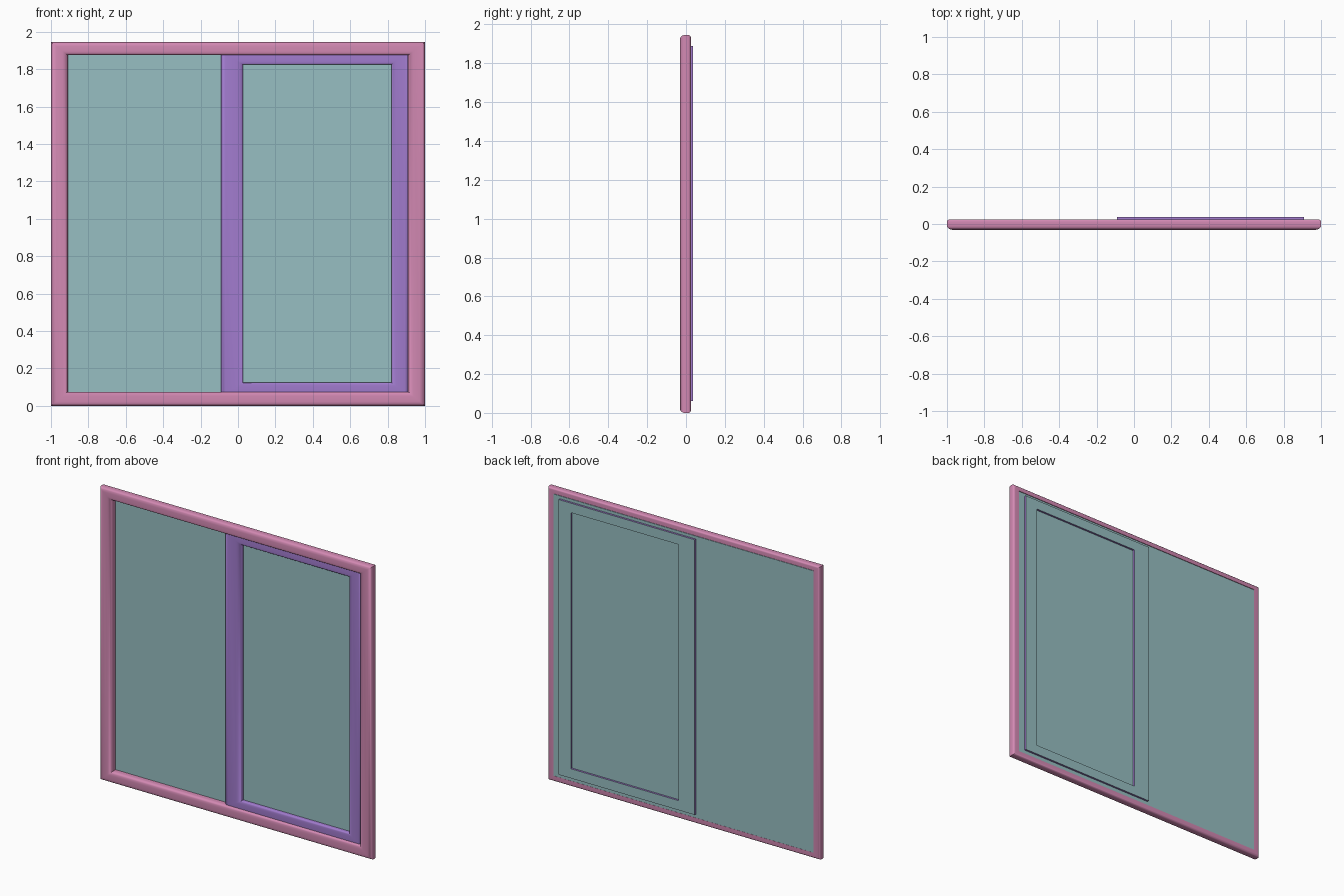
import bpy, bmesh, math

if "Cube" in bpy.data.objects:
    bpy.data.objects.remove(bpy.data.objects["Cube"])


def material(name, rgb):
    m = bpy.data.materials.new(name)
    m.diffuse_color = (*rgb, 1)
    m.use_nodes = True
    m.node_tree.nodes["Principled BSDF"].inputs["Base Color"].default_value = m.diffuse_color
    return m


PINK = material("frame_pink", (0.65, 0.25, 0.45))
PURPLE = material("sash_purple", (0.36, 0.2, 0.62))
TEAL = material("glass_teal", (0.31, 0.52, 0.54))


def finish(name, bm, mats):
    bmesh.ops.recalc_face_normals(bm, faces=bm.faces)
    me = bpy.data.meshes.new(name)
    bm.to_mesh(me)
    bm.free()
    ob = bpy.data.objects.new(name, me)
    bpy.context.collection.objects.link(ob)
    for m in mats:
        me.materials.append(m)
    return ob


def ring(name, outer, inner, profile, mats, back_seg=None):
    """Mitred rectangular ring; profile = (u, y), u from outer (0) to inner (1) rectangle."""
    bm = bmesh.new()
    loops = []
    for u, y in profile:
        x0, x1, z0, z1 = (a + (b - a) * u for a, b in zip(outer, inner))
        loops.append([bm.verts.new((x, y, z)) for x, z in
                      ((x0, z0), (x1, z0), (x1, z1), (x0, z1))])
    n = len(loops)
    for i in range(n):
        a, b = loops[i], loops[(i + 1) % n]
        for j in range(4):
            k = (j + 1) % 4
            f = bm.faces.new((a[j], a[k], b[k], b[j]))
            if i == back_seg:
                f.material_index = 1
    ob = finish(name, bm, mats)
    bpy.ops.object.select_all(action='DESELECT')
    ob.select_set(True)
    bpy.context.view_layer.objects.active = ob
    bpy.ops.object.shade_smooth_by_angle(angle=math.radians(35))
    return ob


def arc(cu, cy, ru, ry, a0, a1, n=5):
    """Elliptical corner of a profile."""
    return [(cu + ru * math.cos(math.radians(a0 + (a1 - a0) * i / n)),
             cy + ry * math.sin(math.radians(a0 + (a1 - a0) * i / n))) for i in range(n + 1)]


# outer frame: rounded front, rebate for the glass at the back
frame_profile = (arc(0.17, 0.011, 0.17, 0.014, 90, 180)
                 + arc(0.32, -0.008, 0.32, 0.023, 180, 270)
                 + arc(0.68, -0.008, 0.32, 0.023, 270, 360)
                 + [(1, 0.016), (0.5, 0.016), (0.5, 0.025)])
ring("outer_frame", (-1, 1, 0, 1.945), (-0.91, 0.91, 0.075, 1.875), frame_profile, [PINK])

# sliding sash: softly rounded front, glass-coloured back face
sash_profile = ([(0, 0.037)] + arc(0.2, 0.0, 0.2, 0.011, 180, 270)
                + arc(0.7, 0.0, 0.3, 0.011, 270, 360) + [(1, 0.037)])
ring("sliding_sash", (-0.09, 0.91, 0.062, 1.888), (0.028, 0.82, 0.125, 1.825),
     sash_profile, [PURPLE, TEAL], back_seg=len(sash_profile) - 1)

# glass pane
bm = bmesh.new()
bmesh.ops.create_cube(bm, size=1)
for v in bm.verts:
    v.co = (v.co.x * 1.91, 0.0205 + v.co.y * 0.007, 0.9725 + v.co.z * 1.87)
finish("glass_pane", bm, [TEAL])
